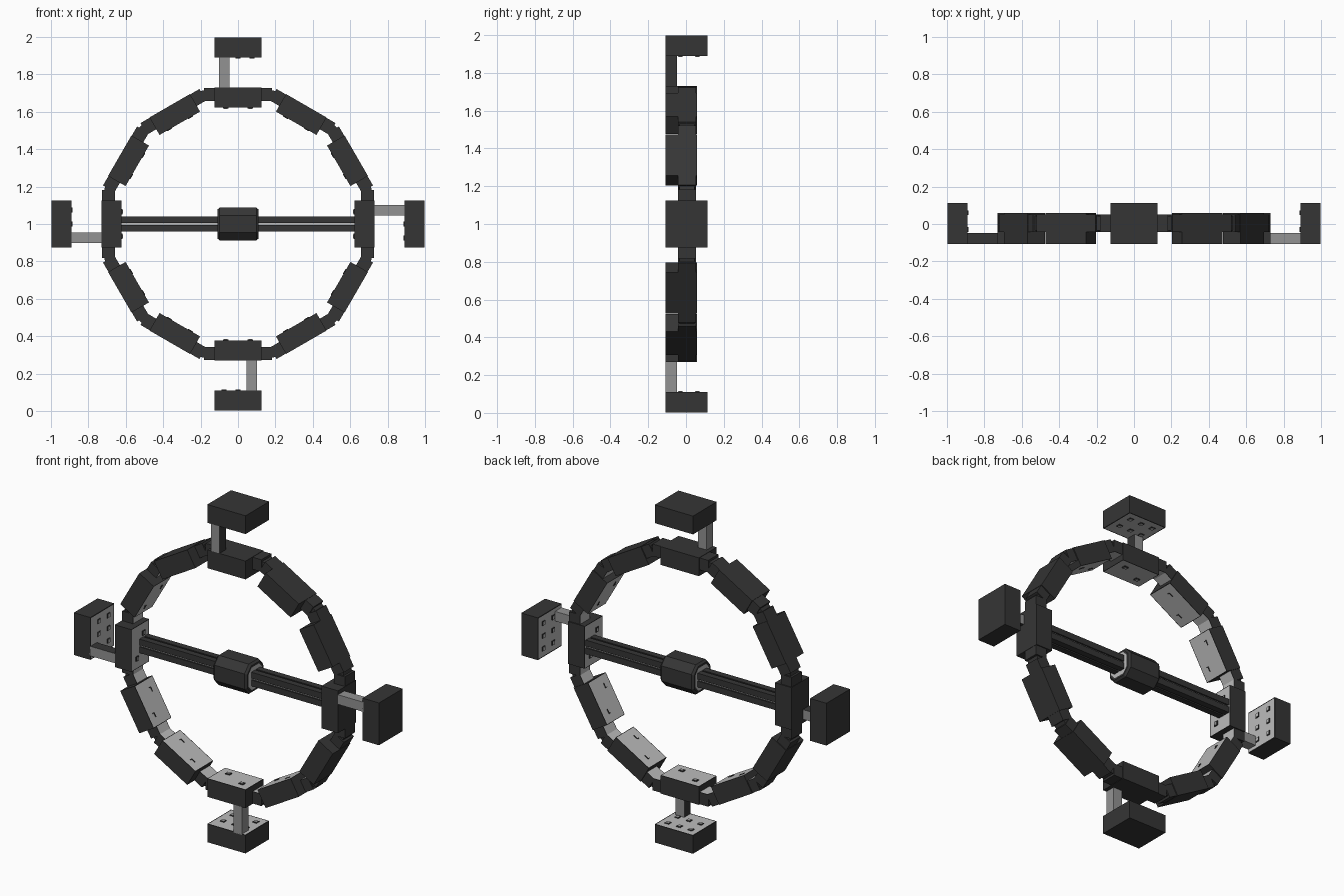
import bpy, bmesh, math
from mathutils import Matrix, Vector

if "Cube" in bpy.data.objects:
    bpy.data.objects.remove(bpy.data.objects["Cube"])


def material(name, v):
    m = bpy.data.materials.new(name)
    m.diffuse_color = (v, v, v, 1)
    m.use_nodes = True
    m.node_tree.nodes["Principled BSDF"].inputs["Base Color"].default_value = m.diffuse_color
    return m


MATS = [material("dark_grey", 0.036), material("light_grey", 0.5), material("mid_grey", 0.29)]
DARK, LIGHT, MID = 0, 1, 2
CENTRE = Matrix.Translation((0, 0, 1))


def add_box(bm, lo, hi, mat=DARK):
    """Box between two corners; returns its faces."""
    lo, hi = Vector(lo), Vector(hi)
    m = Matrix.Translation((lo + hi) / 2) @ Matrix.Diagonal((*(hi - lo), 1))
    verts = bmesh.ops.create_cube(bm, size=1, matrix=m)["verts"]
    faces = list({f for v in verts for f in v.link_faces})
    for f in faces:
        f.normal_update()
        f.material_index = mat
    return faces


def paint_inner(bm, faces, rim):
    """Light panel with a thin dark rim on the face turned to the hub."""
    inner = [f for f in faces if f.normal.z < -0.5]
    bmesh.ops.inset_individual(bm, faces=inner, thickness=rim)
    for f in inner:
        f.material_index = LIGHT


def finish(bm, name, angle=0.0):
    """Make an object, turned clockwise about the ring centre."""
    me = bpy.data.meshes.new(name)
    bm.to_mesh(me)
    bm.free()
    for m in MATS:
        me.materials.append(m)
    ob = bpy.data.objects.new(name, me)
    ob.matrix_world = CENTRE @ Matrix.Rotation(angle, 4, 'Y')
    bpy.context.collection.objects.link(ob)
    return ob


# Ring of twelve modules: local x is tangent, z points outwards
for i in range(12):
    a = i * math.pi / 6
    bm = bmesh.new()
    body = add_box(bm, (-0.125, -0.108, 0.622), (0.125, 0.058, 0.73))
    paint_inner(bm, body, 0.005)
    # small fittings on the inner panel
    for s in (-1, 1):
        x, y = s * 0.065, -0.025 + s * 0.03
        if i % 3 == 0:
            add_box(bm, (x - 0.014, y - 0.012, 0.617), (x + 0.014, y + 0.012, 0.623))
            add_box(bm, (x - 0.009, y - 0.007, 0.615), (x + 0.009, y + 0.007, 0.618), LIGHT)
        else:
            add_box(bm, (x - 0.014, y - 0.002, 0.618), (x + 0.014, y + 0.002, 0.623))
            add_box(bm, (x + 0.010, y - 0.012, 0.618), (x + 0.014, y, 0.623))
    finish(bm, "ring_module", a)

    # Short connectors at both ends
    for s in (-1, 1):
        bm = bmesh.new()
        xs = sorted((s * 0.122, s * 0.182))
        f = add_box(bm, (xs[0], -0.042, 0.657), (xs[1], 0.052, 0.728))
        paint_inner(bm, f, 0.004)
        finish(bm, "ring_connector", a)

    # Hinge block between neighbouring connectors
    bm = bmesh.new()
    add_box(bm, (-0.016, -0.034, 0.684), (0.016, 0.044, 0.738))
    finish(bm, "ring_hinge", a + math.pi / 12)

# Four outer pods on offset struts
for i in range(4):
    a = i * math.pi / 2
    bm = bmesh.new()
    f = add_box(bm, (-0.125, -0.108, 0.89), (0.125, 0.113, 0.998))
    paint_inner(bm, f, 0.008)
    for x in (-0.075, 0, 0.075):
        for y in (-0.03, 0.06):
            add_box(bm, (x - 0.013, y - 0.013, 0.886), (x + 0.013, y + 0.013, 0.891))
            add_box(bm, (x - 0.009, y - 0.009, 0.884), (x + 0.009, y + 0.009, 0.887), LIGHT)
    finish(bm, "outer_pod", a)

    bm = bmesh.new()
    for f in add_box(bm, (-0.102, -0.108, 0.725), (-0.045, -0.048, 0.895), MID):
        if f.normal.x > 0.5:
            f.material_index = DARK
    finish(bm, "pod_strut", a)

# Spokes: four dark rails around a light core
for s in (-1, 1):
    xs = sorted((s * 0.1, s * 0.625))
    bm = bmesh.new()
    for y in (-1, 1):
        for z in (-1, 1):
            cy, cz = 0.008 + y * 0.023, z * 0.023
            add_box(bm, (xs[0], cy - 0.018, cz - 0.018), (xs[1], cy + 0.018, cz + 0.018))
    add_box(bm, (xs[0], -0.022, -0.03), (xs[1], 0.038, 0.03), LIGHT)
    finish(bm, "spoke")

# Eight-sided central hub with tapered ends
bm = bmesh.new()
profile = [(0.045, 0.088), (0.085, 0.045), (0.085, -0.045), (0.045, -0.088),
           (-0.045, -0.088), (-0.085, -0.045), (-0.085, 0.045), (-0.045, 0.088)]
rings = [[bm.verts.new((x, 0.005 + y * k, z * k)) for y, z in profile]
         for x, k in ((-0.11, 0.88), (-0.098, 1), (0.098, 1), (0.11, 0.88))]
for r, q in zip(rings, rings[1:]):
    for j in range(8):
        bm.faces.new((r[j], r[j - 1], q[j - 1], q[j]))
ends = [bm.faces.new(rings[0]), bm.faces.new(rings[-1])]
bmesh.ops.recalc_face_normals(bm, faces=bm.faces[:])
bmesh.ops.inset_individual(bm, faces=ends, thickness=0.012)
for f in ends:
    f.material_index = LIGHT
finish(bm, "central_hub")
